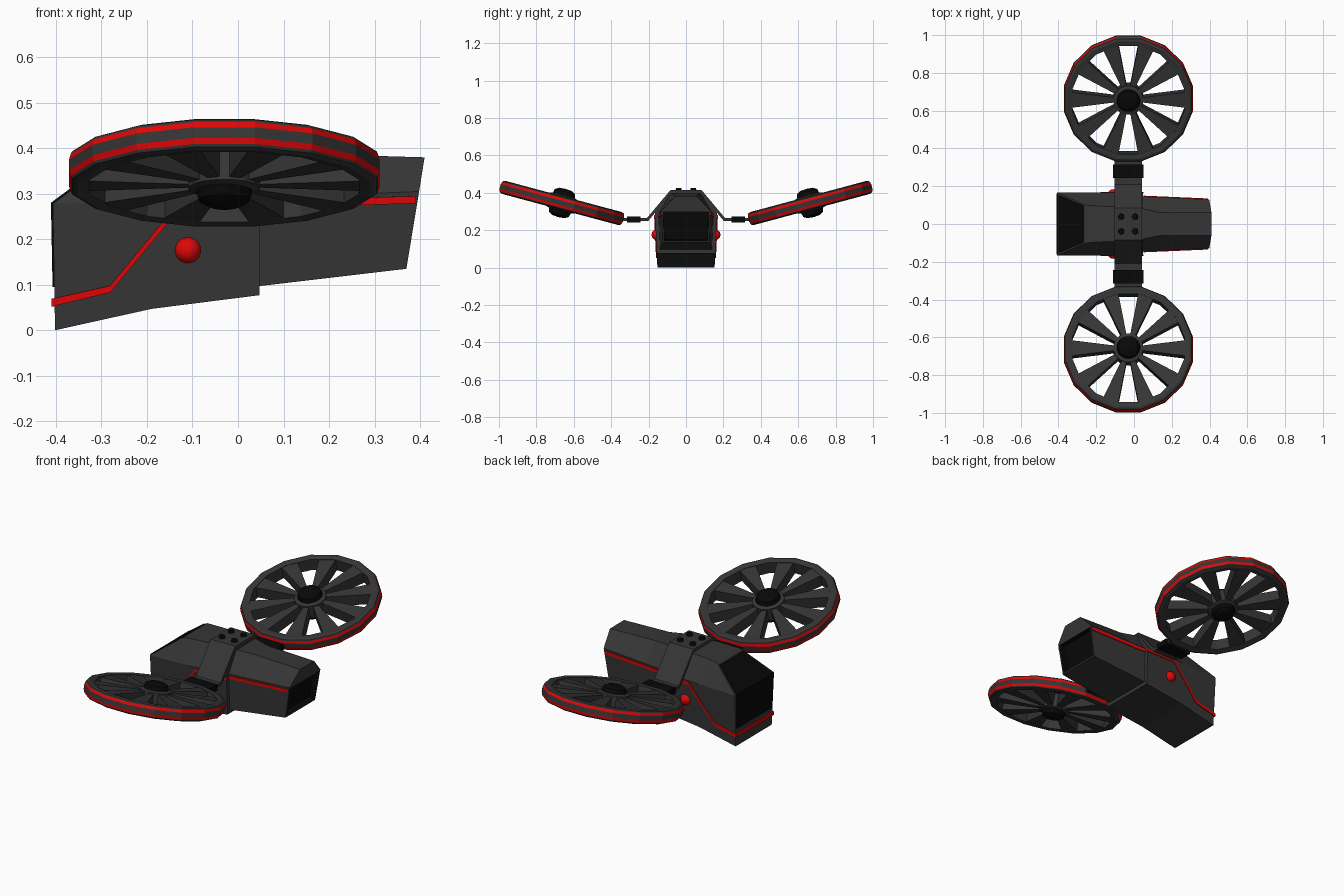
import bpy, bmesh, math
from mathutils import Matrix

cube = bpy.data.objects.get("Cube")
if cube:
    bpy.data.objects.remove(cube)


def material(name, r, g, b):
    m = bpy.data.materials.new(name)
    m.use_nodes = True
    m.diffuse_color = (r, g, b, 1)
    bsdf = m.node_tree.nodes["Principled BSDF"]
    bsdf.inputs["Base Color"].default_value = (r, g, b, 1)
    bsdf.inputs["Roughness"].default_value = 0.6
    return m


GREY = material("dark grey", 0.036, 0.036, 0.036)
BLACK = material("black", 0.0025, 0.0025, 0.0025)
RED = material("red", 0.75, 0.002, 0.002)


def finish(name, bm, mats):
    bmesh.ops.remove_doubles(bm, verts=bm.verts, dist=1e-5)
    bmesh.ops.recalc_face_normals(bm, faces=bm.faces)
    mesh = bpy.data.meshes.new(name)
    bm.to_mesh(mesh)
    bm.free()
    for m in mats:
        mesh.materials.append(m)
    ob = bpy.data.objects.new(name, mesh)
    bpy.context.collection.objects.link(ob)
    return ob


def loft(bm, rings):
    """Join equal rings of points with quads; return the vertex rings."""
    vs = [[bm.verts.new(p) for p in ring] for ring in rings]
    n = len(vs[0])
    for a, b in zip(vs, vs[1:]):
        for i in range(n):
            j = (i + 1) % n
            bm.faces.new((a[i], a[j], b[j], b[i]))
    return vs


def plate(name, rows, mat, thickness):
    """Thin sheet through rows of points, thickened about its middle."""
    bm = bmesh.new()
    vs = [[bm.verts.new(p) for p in row] for row in rows]
    for a, b in zip(vs, vs[1:]):
        for i in range(len(a) - 1):
            bm.faces.new((a[i], a[i + 1], b[i + 1], b[i]))
    ob = finish(name, bm, [mat])
    mod = ob.modifiers.new("thickness", "SOLIDIFY")
    mod.thickness = thickness
    mod.offset = 0
    mod.use_even_offset = True
    return ob


def revolve(bm, profile, mats, sides, closed):
    """Spin (radius, height) points about z, one material per segment."""
    pts = profile + profile[:1] if closed else profile
    for (seg, mat) in zip(zip(pts, pts[1:]), mats):
        for k in range(sides):
            a, b = [math.tau * (k + s) / sides for s in (0.5, 1.5)]
            quad = [(r * math.cos(t), r * math.sin(t), h)
                    for (r, h), t in ((seg[0], a), (seg[0], b), (seg[1], b), (seg[1], a))]
            if seg[0][0] == 0:
                quad = quad[1:]
            elif seg[1][0] == 0:
                quad = quad[:3]
            bm.faces.new([bm.verts.new(p) for p in quad]).material_index = mat


# Flat side planes of the two hull halves
def rear_side(x, z):
    return 0.153 + 0.045 * z


def front_side(x, z):
    return 0.137 - 0.0445 * x + 0.036 * z


def section(side, bottom, shoulder, top):
    """Six-point hull section from (x, z), (x, z) and (x, y, z)."""
    half = [(x, side(x, z), z) for x, z in (bottom, shoulder)] + [top]
    return half + [(x, -y, z) for x, y, z in reversed(half)]


def hull(sections):
    bm = bmesh.new()
    vs = loft(bm, sections)
    for ring in (vs[0], vs[-1]):
        bm.faces.new((ring[1], ring[2], ring[3], ring[4]))
        cap = bm.faces.new((ring[0], ring[1], ring[4], ring[5]))
    return bm, cap


# Rear hull with sloped window end
bm, cap = hull([
    section(rear_side, (-0.402, 0), (-0.407, 0.278), (-0.255, 0.1, 0.39)),
    section(rear_side, (-0.19, 0.047), (-0.19, 0.283), (-0.19, 0.095, 0.394)),
    section(rear_side, (0.047, 0.077), (0.047, 0.292), (0.047, 0.085, 0.4))])
finish("rear_hull", bm, [GREY])

# Front hull with recessed black opening
bm, cap = hull([
    section(front_side, (0.03, 0.095), (0.03, 0.29), (0.03, 0.083, 0.397)),
    section(front_side, (0.14, 0.108), (0.14, 0.294), (0.14, 0.06, 0.388)),
    section(front_side, (0.37, 0.135), (0.398, 0.305), (0.41, 0.06, 0.38))])
bmesh.ops.recalc_face_normals(bm, faces=bm.faces)
bmesh.ops.inset_region(bm, faces=[cap], thickness=0.012)
walls = bmesh.ops.inset_region(bm, faces=[cap], thickness=0.002, depth=-0.03)
for f in walls["faces"] + [cap]:
    f.material_index = 1
finish("front_hull", bm, [GREY, BLACK])

# Window wrapping from the end face up the slope
plate("window", [[(-0.405, s * 0.148, 0.095), (-0.4085, s * 0.155, 0.279),
                  (-0.268, s * 0.098, 0.383)] for s in (-1, 1)], BLACK, 0.005)

# Red stripes: (x, lower z, upper z)
rear_line = [(-0.41, 0.052, 0.069), (-0.281, 0.083, 0.098), (-0.13, 0.265, 0.281), (0.05, 0.265, 0.281)]
front_line = [(0.05, 0.268, 0.284), (0.391, 0.279, 0.295)]
for s, label in ((1, "back"), (-1, "front")):
    for side, line, part in ((rear_side, rear_line, "rear"), (front_side, front_line, "fore")):
        plate(f"{label}_{part}_stripe",
              [[(x, s * (side(x, z) + 0.001), z) for z in (lo, hi)] for x, lo, hi in line], RED, 0.008)
plate("end_stripe", [[(-0.406, y, z) for z in (0.052, 0.069)] for y in (-0.158, 0.158)], RED, 0.008)

# Strap over the hull carrying both rotors
path = [(0.37, 0.258), (0.205, 0.258), (0.08, 0.407)]
path += [(-y, z) for y, z in reversed(path)]
plate("strap", [[(x, y, z) for y, z in path] for x in (-0.103, 0.042)], GREY, 0.015)

# Bolts on the strap
bm = bmesh.new()
for x in (-0.068, 0.006):
    for y in (-0.039, 0.039):
        bmesh.ops.create_cone(bm, cap_ends=True, segments=12, radius1=0.018, radius2=0.014,
                              depth=0.02, matrix=Matrix.Translation((x, y, 0.417)))
finish("strap_bolts", bm, [BLACK])


def rotor(label, s):
    place = Matrix.Translation((-0.03, s * 0.664, 0.346)) @ Matrix.Rotation(s * math.radians(15), 4, "X")

    # Upright rim with two red bands
    bm = bmesh.new()
    upper = [(0.302, 0.032), (0.328, 0.036), (0.341, 0.031), (0.344, 0.025), (0.348, 0.012)]
    profile = upper + [(r, -h) for r, h in reversed(upper)]
    revolve(bm, profile, [0, 0, 0, 1, 0, 1, 0, 0, 0, 0], 16, True)
    finish(f"{label}_rotor_rim", bm, [GREY, RED]).matrix_world = place

    # Ten deep wedge spokes
    bm = bmesh.new()
    for k in range(10):
        spoke = bmesh.ops.create_cube(bm, size=1)["verts"]
        for v in spoke:
            outer = v.co.x > 0
            v.co.x = 0.306 if outer else 0.055
            v.co.y *= 0.086 if outer else 0.022
            v.co.z *= 0.06
        bmesh.ops.rotate(bm, verts=spoke, cent=(0, 0, 0), matrix=Matrix.Rotation(k * math.tau / 10, 3, "Z"))
    finish(f"{label}_rotor_spokes", bm, [GREY]).matrix_world = place

    # Hub with grey collar and black caps
    bm = bmesh.new()
    upper = [(0, 0.078), (0.035, 0.075), (0.056, 0.063), (0.062, 0.042), (0.08, 0.036)]
    profile = upper + [(r, -h) for r, h in reversed(upper)]
    revolve(bm, profile, [1, 1, 1, 0, 0, 0, 1, 1, 1], 16, False)
    finish(f"{label}_rotor_hub", bm, [GREY, BLACK]).matrix_world = place

    # Clamp on the strap
    bm = bmesh.new()
    bmesh.ops.create_cube(bm, size=1, matrix=Matrix.Translation((-0.03, s * 0.28, 0.258))
                          @ Matrix.Diagonal((0.16, 0.072, 0.032, 1)))
    finish(f"{label}_clamp", bm, [BLACK])

    # Red side lamp
    bm = bmesh.new()
    bmesh.ops.create_uvsphere(bm, u_segments=24, v_segments=12, radius=0.029,
                              matrix=Matrix.Translation((-0.11, s * 0.155, 0.176)))
    lamp = finish(f"{label}_lamp", bm, [RED])
    lamp.data.polygons.foreach_set("use_smooth", [True] * len(lamp.data.polygons))


rotor("back", 1)
rotor("front", -1)
